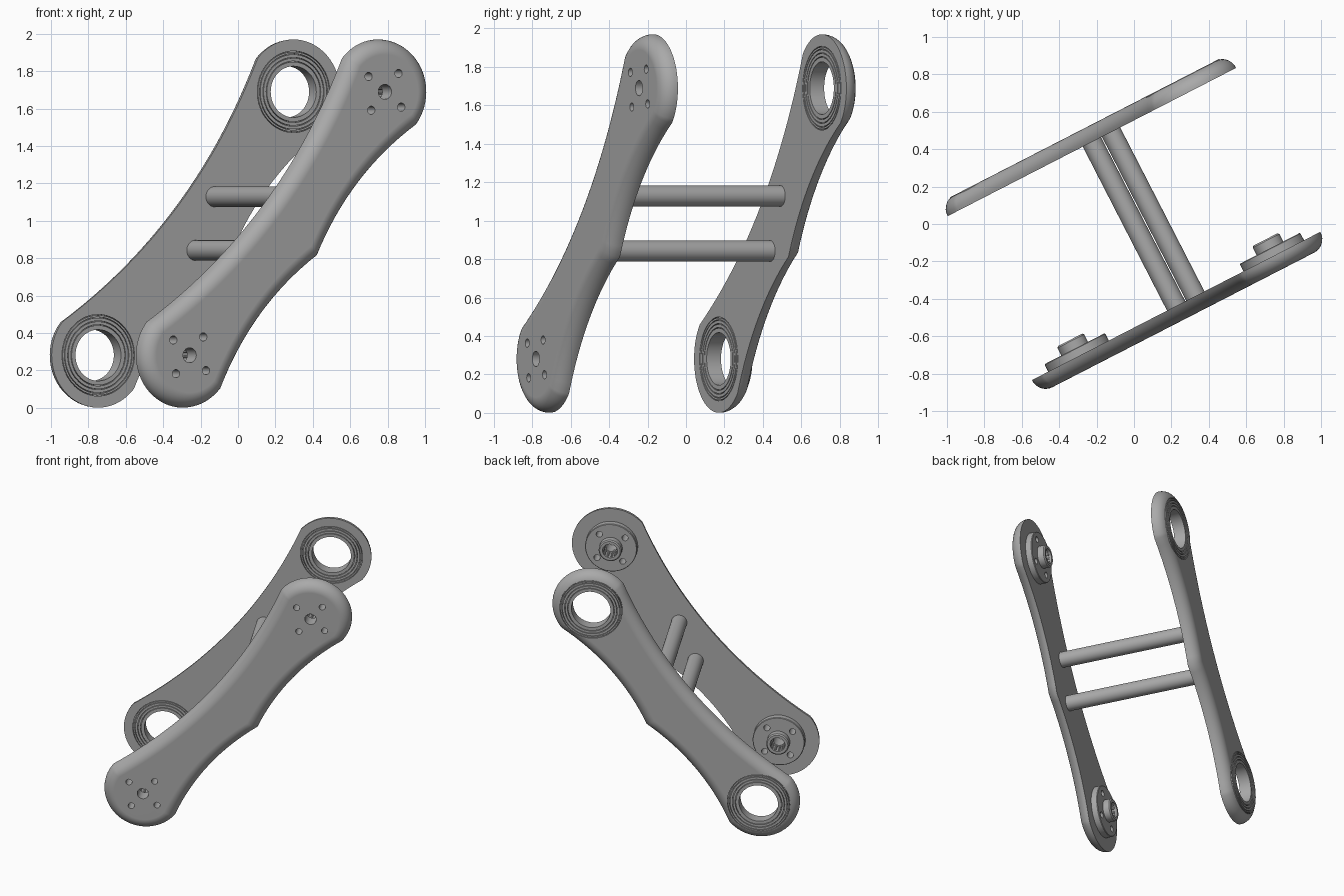
import bpy, bmesh, math
from mathutils import Matrix, Vector

cube = bpy.data.objects.get("Cube")
if cube:
    bpy.data.objects.remove(cube, do_unlink=True)

# One plain grey for the whole linkage
grey = bpy.data.materials.new("machined grey")
grey.use_nodes = True
grey.diffuse_color = (0.4, 0.4, 0.4, 1)
grey.node_tree.nodes["Principled BSDF"].inputs["Base Color"].default_value = (0.4, 0.4, 0.4, 1)

# Working frame: x along the arms, y across them, z towards the front arm
TURN = math.radians(27.2)
across = Vector((math.cos(TURN), math.sin(TURN), 0))
up = Vector((0, 0, 1))
ax, ay = across * 0.64 + up * 0.768, across * -0.768 + up * 0.64
FRAME = Matrix((ax, ay, ax.cross(ay))).transposed().to_4x4()
FRAME.translation = (0, 0, 0.985)

INNER, OUTER = 0.493, 0.577      # faces of each arm
PIVOT, END_R = 0.917, 0.28       # pivot distance and end radius
ROUND = 0.08                     # rounding of the outer rim


def finish(bm, name):
    bmesh.ops.recalc_face_normals(bm, faces=bm.faces)
    mesh = bpy.data.meshes.new(name)
    bm.to_mesh(mesh)
    bm.free()
    mesh.materials.append(grey)
    obj = bpy.data.objects.new(name, mesh)
    bpy.context.collection.objects.link(obj)
    obj.matrix_world = FRAME
    return obj


def smooth(obj):
    bpy.ops.object.select_all(action="DESELECT")
    obj.select_set(True)
    bpy.context.view_layer.objects.active = obj
    bpy.ops.object.shade_smooth_by_angle(angle=math.radians(30))
    mod = obj.modifiers.new("even shading", "WEIGHTED_NORMAL")
    mod.keep_sharp = True


def add_cylinder(bm, x, y, z0, z1, r, sides=32):
    bmesh.ops.create_cone(bm, cap_ends=True, segments=sides, radius1=r, radius2=r,
                          depth=z1 - z0, matrix=Matrix.Translation((x, y, (z0 + z1) / 2)))


def drill(obj, holes):
    """Cut cylinders (x, y, radius) right through an object."""
    bm = bmesh.new()
    for x, y, r in holes:
        add_cylinder(bm, x, y, -1, 1, r, 48 if r > 0.1 else 24)
    cutter = finish(bm, "cutter")
    cutter.hide_render = True
    mod = obj.modifiers.new("holes", "BOOLEAN")
    mod.operation, mod.solver, mod.object = "DIFFERENCE", "EXACT", cutter
    bpy.context.view_layer.update()
    dg = bpy.context.evaluated_depsgraph_get()
    mesh = bpy.data.meshes.new_from_object(obj.evaluated_get(dg))
    obj.modifiers.clear()
    obj.data = mesh
    bpy.data.objects.remove(cutter, do_unlink=True)


def lathe(name, profile, x, side=1, sides=64):
    """Spin a closed (radius, height) profile about a pivot."""
    bm = bmesh.new()
    rings = []
    for i in range(sides):
        a = math.tau * i / sides
        rings.append([bm.verts.new((x + r * math.cos(a), r * math.sin(a), z * side))
                      for r, z in profile])
    n = len(profile)
    for i in range(sides):
        p, q = rings[i], rings[(i + 1) % sides]
        for j in range(n):
            k = (j + 1) % n
            bm.faces.new((p[j], p[k], q[k], q[j]))
    return finish(bm, name)


def arm_outline():
    """Waisted on one side, two shallow scallops meeting in a point on the other."""
    pts, n = [], 32
    for sign in (1, -1):
        for i in range(n + 1):
            a = math.pi * (i / n - 0.5)
            pts.append(Vector((PIVOT + END_R * math.cos(a), END_R * math.sin(a))) * sign)
        for i in range(1, n):
            k = sign * (1 - 2 * i / n)
            if sign > 0:
                y = 0.143 + 0.137 * k * k
            else:
                b = abs(k)
                y = -0.27 - 0.01 * b + 0.26 * b * (1 - b)
            pts.append(Vector((PIVOT * k, y)))
    return pts


def inset(pts, d):
    out = []
    for i, p in enumerate(pts):
        e0 = (p - pts[i - 1]).normalized()
        e1 = (pts[(i + 1) % len(pts)] - p).normalized()
        n0, n1 = Vector((-e0.y, e0.x)), Vector((-e1.y, e1.x))
        out.append(p + (n0 + n1) * (d / (1 + n0.dot(n1))))
    return out


def arm(name, side):
    bm = bmesh.new()
    outline = arm_outline()
    levels = [(0, INNER)]
    for i in range(9):
        a = math.pi / 2 * i / 8
        levels.append((ROUND * (1 - math.cos(a)), OUTER - ROUND + ROUND * math.sin(a)))
    loops = [[bm.verts.new((p.x, p.y, z * side)) for p in inset(outline, d)] for d, z in levels]
    for lo, hi in zip(loops, loops[1:]):
        for i in range(len(lo)):
            bm.faces.new((lo[i - 1], lo[i], hi[i], hi[i - 1]))
    bm.faces.new(loops[0])
    bm.faces.new(loops[-1])
    return finish(bm, name)


# Arms
front_arm = arm("front_arm", 1)
back_arm = arm("back_arm", -1)
ends = {"upper": PIVOT, "lower": -PIVOT}
bolts = {}
for end, x in ends.items():
    bolts[end] = [(x + 0.128 * math.cos(a), 0.128 * math.sin(a), 0.022)
                  for a in (i * math.pi / 2 for i in range(4))]
drill(front_arm, [h for e, x in ends.items() for h in bolts[e] + [(x, 0, 0.04)]])
drill(back_arm, [(x, 0, 0.22) for x in ends.values()])
smooth(front_arm)
smooth(back_arm)

# Bearing section: flat rings separated by fine grooves on both faces
grooves = (0.16, 0.18, 0.2, 0.214)
face = [(0.137, 0)]
for g in grooves:
    face += [(g, 0), (g, 0.012), (g + 0.004, 0.012), (g + 0.004, 0)]
face.append((0.222, 0))
bearing = [(r, INNER + d) for r, d in face] + [(r, OUTER - d) for r, d in reversed(face)]

# Hub section: bolted flange with a hollow boss
hub = [(0.04, 0.5), (0.04, 0.47), (0.052, 0.47), (0.052, 0.395), (0.072, 0.395),
       (0.08, 0.403), (0.08, 0.448), (0.178, 0.448), (0.182, 0.452), (0.182, 0.5)]

for end, x in ends.items():
    smooth(lathe(end + "_bearing", bearing, x, -1))
    flange = lathe(end + "_hub", hub, x)
    drill(flange, bolts[end])
    smooth(flange)
    # Splines inside the boss
    bm = bmesh.new()
    for i in range(12):
        a = math.tau * i / 12
        add_cylinder(bm, x + 0.052 * math.cos(a), 0.052 * math.sin(a), 0.41, 0.472, 0.007, 8)
    smooth(finish(bm, end + "_hub_splines"))

# Cross rods joining the arms
for name, x, y in (("upper_rod", 0.184, 0.003), ("lower_rod", -0.11, -0.092)):
    bm = bmesh.new()
    add_cylinder(bm, x, y, -INNER - 0.004, INNER + 0.004, 0.055, 48)
    smooth(finish(bm, name))
